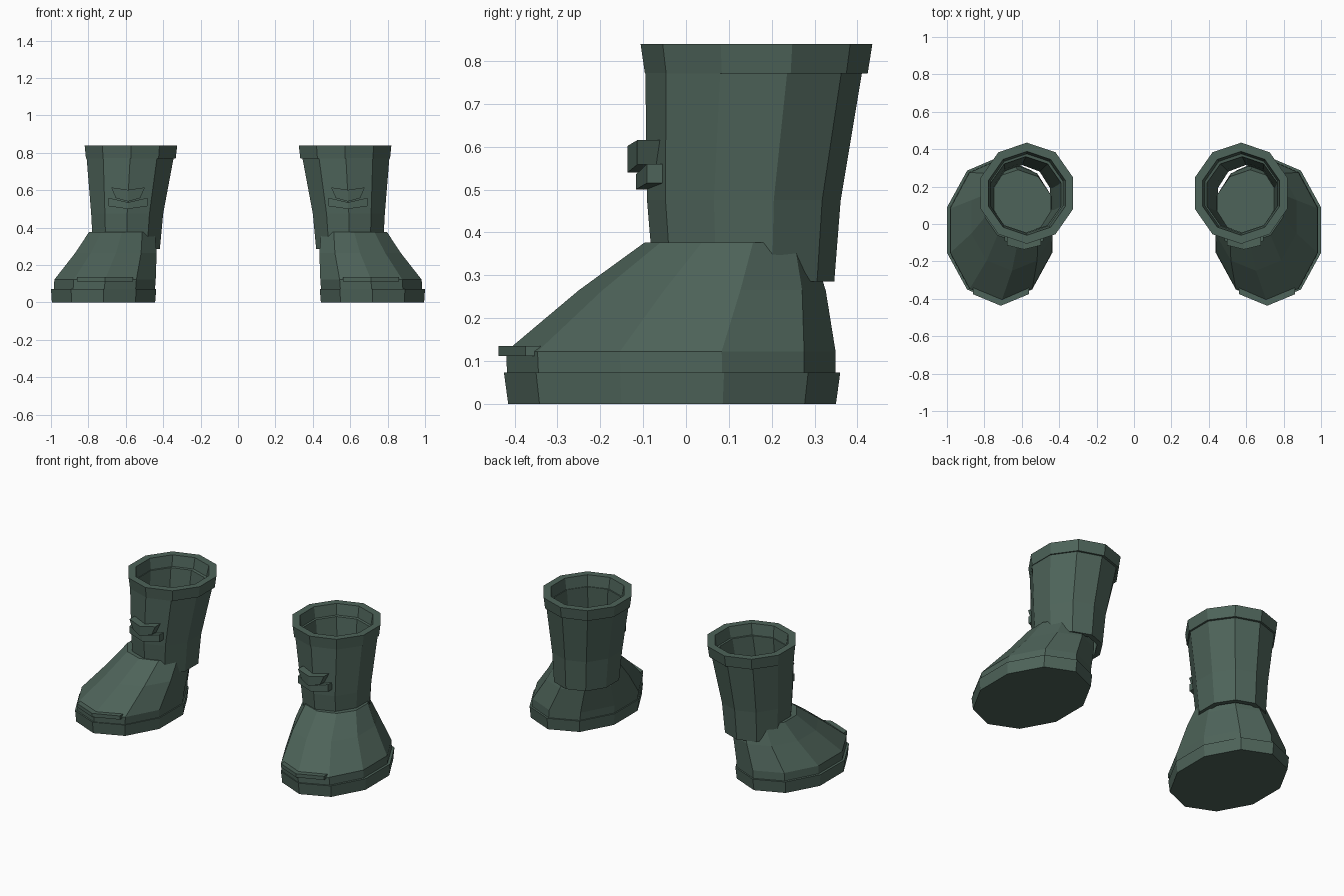
import bpy, bmesh, math

if "Cube" in bpy.data.objects:
    bpy.data.objects.remove(bpy.data.objects["Cube"])

SIDES = 10
HALF = math.cos(math.radians(18))  # flats lie on the x sides, corners on the y ends

mat = bpy.data.materials.new("green_leather")
mat.diffuse_color = (0.075, 0.125, 0.1, 1)
mat.use_nodes = True
mat.node_tree.nodes["Principled BSDF"].inputs["Base Color"].default_value = mat.diffuse_color


def finish(bm, name):
    """Make the object and mirror it across x for the other boot."""
    bmesh.ops.recalc_face_normals(bm, faces=bm.faces)
    mesh = bpy.data.meshes.new(name)
    bm.to_mesh(mesh)
    bm.free()
    mesh.materials.append(mat)
    ob = bpy.data.objects.new(name, mesh)
    bpy.context.collection.objects.link(ob)
    ob.modifiers.new("other_boot", 'MIRROR')
    return ob


def loft(name, rings, closed=False):
    """Ten-sided rings given as (x0, x1, y0, y1, z); closed joins last to first."""
    bm = bmesh.new()
    loops = []
    for x0, x1, y0, y1, z in rings:
        cx, cy, rx, ry = (x0 + x1) / 2, (y0 + y1) / 2, (x1 - x0) / 2 / HALF, (y1 - y0) / 2
        loops.append([bm.verts.new((cx + rx * math.cos(a), cy + ry * math.sin(a), z))
                      for a in (math.pi / 2 + i * math.tau / SIDES for i in range(SIDES))])
    pairs = list(zip(loops, loops[1:]))
    if closed:
        pairs.append((loops[-1], loops[0]))
    else:
        bm.faces.new(loops[0])
        bm.faces.new(loops[-1])
    for a, b in pairs:
        for i in range(SIDES):
            j = (i + 1) % SIDES
            bm.faces.new((a[i], a[j], b[j], b[i]))
    return finish(bm, name)


def bent_strip(name, cx, y, bend, depth, top, bottom):
    """Bar bent back round a front corner; top/bottom = (half width, side z, middle z)."""
    bm = bmesh.new()
    sections = []
    for s in (-1, 0, 1):
        sec = []
        for (w, zs, zm), dy in ((top, 0), (bottom, 0), (bottom, depth), (top, depth)):
            sec.append(bm.verts.new((cx + s * w, y + bend * abs(s) + dy, zs if s else zm)))
        sections.append(sec)
    for a, b in zip(sections, sections[1:]):
        for i in range(4):
            j = (i + 1) % 4
            bm.faces.new((a[i], a[j], b[j], b[i]))
    bm.faces.new(sections[0])
    bm.faces.new(sections[2])
    return finish(bm, name)


# Sole
loft("sole", [(0.443, 0.995, -0.415, 0.35, 0),
              (0.437, 1.0, -0.425, 0.36, 0.073)])

# Foot, from the sole up to the ankle
loft("foot_upper", [(0.445, 0.985, -0.417, 0.349, 0.06),
                    (0.44, 0.982, -0.42, 0.349, 0.122),
                    (0.435, 0.87, -0.25, 0.326, 0.265),
                    (0.445, 0.797, -0.097, 0.29, 0.376)])

# Hollow shaft, hem lapping over the heel
loft("shaft", [(0.418, 0.775, -0.075, 0.346, 0.285),
               (0.40, 0.785, -0.091, 0.361, 0.475),
               (0.343, 0.81, -0.095, 0.412, 0.78),
               (0.39, 0.765, -0.045, 0.36, 0.77),
               (0.43, 0.755, -0.062, 0.33, 0.475),
               (0.448, 0.745, -0.045, 0.315, 0.285)], closed=True)

# Cuff around the top
loft("cuff", [(0.333, 0.813, -0.096, 0.424, 0.771),
              (0.325, 0.82, -0.106, 0.435, 0.84),
              (0.367, 0.778, -0.06, 0.388, 0.84),
              (0.38, 0.768, -0.05, 0.375, 0.771)], closed=True)

# Buckle tabs on the shin
bent_strip("buckle_upper", 0.588, -0.136, 0.022, 0.055,
           (0.09, 0.615, 0.602), (0.065, 0.558, 0.54))
bent_strip("buckle_lower", 0.588, -0.117, 0.026, 0.04,
           (0.105, 0.56, 0.535), (0.105, 0.515, 0.50))

# Toe trim
bent_strip("toe_trim", 0.712, -0.437, 0.062, 0.035,
           (0.15, 0.135, 0.135), (0.15, 0.112, 0.112))
